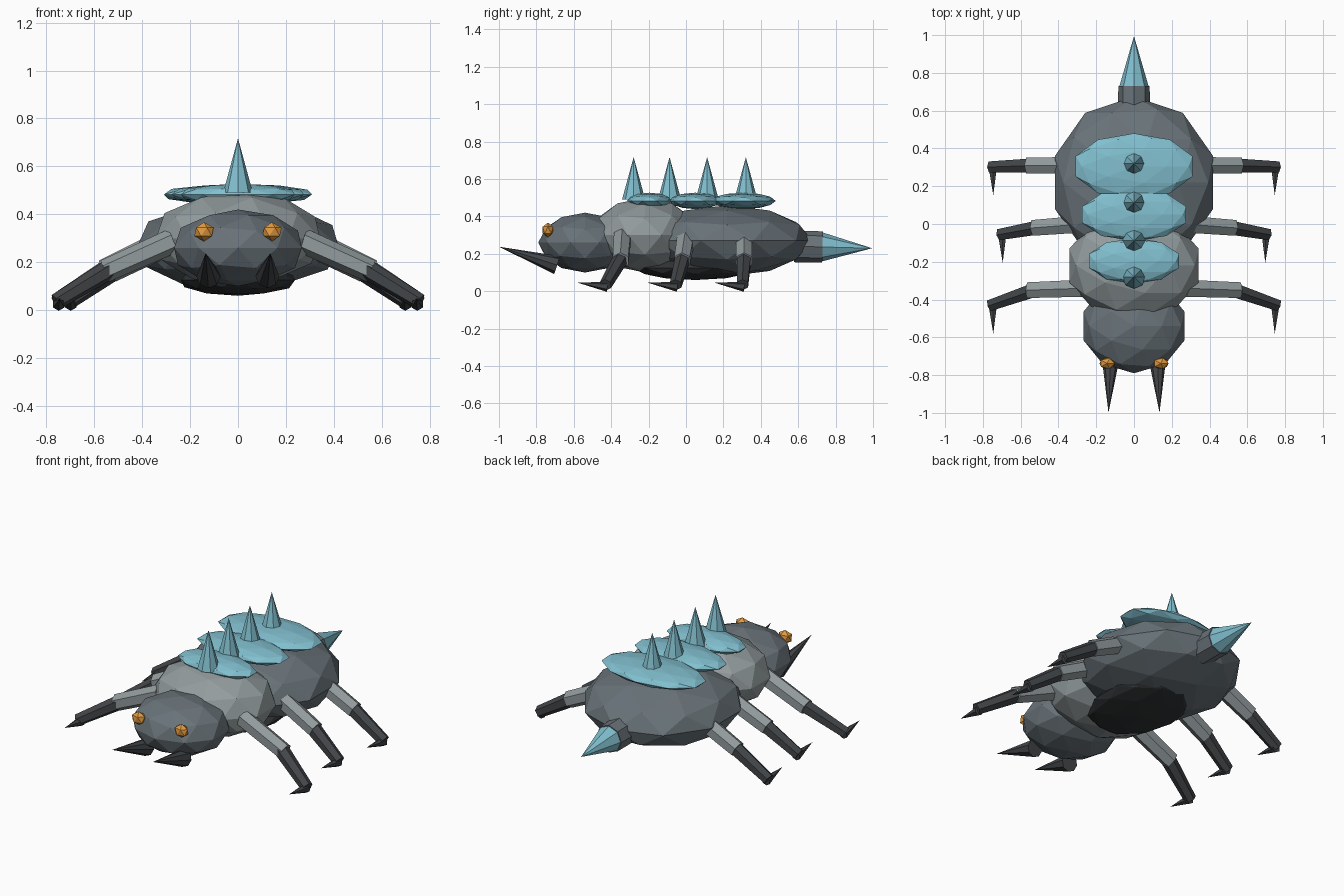
import bpy
from mathutils import Vector

if "Cube" in bpy.data.objects:
    bpy.data.objects.remove(bpy.data.objects["Cube"])


def material(name, rgb):
    m = bpy.data.materials.new(name)
    m.diffuse_color = (*rgb, 1)
    m.use_nodes = True
    m.node_tree.nodes["Principled BSDF"].inputs["Base Color"].default_value = m.diffuse_color
    return m


SLATE = material("slate", (0.14, 0.17, 0.19))
LIGHT = material("light_grey", (0.29, 0.33, 0.34))
DARK = material("dark_grey", (0.055, 0.06, 0.065))
BLACK = material("belly_dark", (0.03, 0.033, 0.035))
CYAN = material("cyan", (0.22, 0.52, 0.62))
ORANGE = material("orange", (0.75, 0.32, 0.05))


def blob(name, center, radii, mat, sub=2):
    """Faceted ellipsoid."""
    bpy.ops.mesh.primitive_ico_sphere_add(subdivisions=sub, radius=1, location=center)
    o = bpy.context.object
    o.name, o.scale = name, radii
    o.data.materials.append(mat)
    return o


def rod(name, a, b, r1, r2, mat, sides=6):
    """Tapered prism or cone from point a to point b."""
    a, b = Vector(a), Vector(b)
    bpy.ops.mesh.primitive_cone_add(vertices=sides, radius1=r1, radius2=r2,
                                    depth=(b - a).length, location=(a + b) / 2)
    o = bpy.context.object
    o.name = name
    o.rotation_euler = (b - a).to_track_quat('Z', 'Y').to_euler()
    o.data.materials.append(mat)
    return o


# Body segments
blob("abdomen", (0, 0.22, 0.27), (0.44, 0.455, 0.19), SLATE)
blob("thorax", (0, -0.22, 0.30), (0.36, 0.29, 0.20), LIGHT)
blob("head", (0, -0.54, 0.26), (0.28, 0.25, 0.16), SLATE)
blob("belly_plate", (0, 0.05, 0.125), (0.25, 0.33, 0.065), BLACK)

# Back plates, rear to front
for i, (y, rx, ry) in enumerate([(0.305, 0.325, 0.175), (0.05, 0.29, 0.14), (-0.195, 0.25, 0.12)]):
    blob(f"back_plate_{i + 1}", (0, y, 0.483), (rx, ry, 0.044), CYAN)

# Back spikes
for i, y in enumerate([0.32, 0.113, -0.088, -0.28]):
    rod(f"back_spike_{i + 1}", (0, y, 0.49), (0, y, 0.717), 0.062, 0, CYAN, 8)

# Tail stinger
rod("tail_base", (0, 0.58, 0.24), (0, 0.73, 0.237), 0.085, 0.083, SLATE, 8)
rod("tail_stinger", (0, 0.72, 0.237), (0, 0.995, 0.23), 0.08, 0, CYAN, 8)

# Legs: upper start x, knee x, foot x, hip y, knee y, foot y
LEGS = {"front": (0.27, 0.555, 0.76, -0.34, -0.35, -0.43),
        "middle": (0.27, 0.53, 0.71, 0.0, -0.02, -0.055),
        "back": (0.30, 0.56, 0.76, 0.31, 0.31, 0.302)}

for side, s in (("left", -1), ("right", 1)):
    # Eyes and mandibles
    blob(f"{side}_eye", (s * 0.142, -0.738, 0.327), (0.045, 0.033, 0.04), ORANGE, 1)
    rod(f"{side}_mandible", (s * 0.123, -0.69, 0.14), (s * 0.135, -1.0, 0.238), 0.05, 0, DARK, 8)
    for name, (x0, x1, x2, y0, y1, y2) in LEGS.items():
        hip, knee, foot = (s * x0, y0, 0.29), (s * x1, y1, 0.163), (s * x2, y2, 0.034)
        rod(f"{side}_{name}_upper_leg", hip, knee, 0.052, 0.048, LIGHT)
        start = Vector(knee).lerp(Vector(hip), 0.1)
        rod(f"{side}_{name}_lower_leg", start, foot, 0.043, 0.034, DARK)
        rod(f"{side}_{name}_claw", (s * (x2 - 0.012), y2 + 0.01, 0.024),
            (s * (x2 - 0.015), y2 - 0.15, 0.046), 0.027, 0, DARK)
